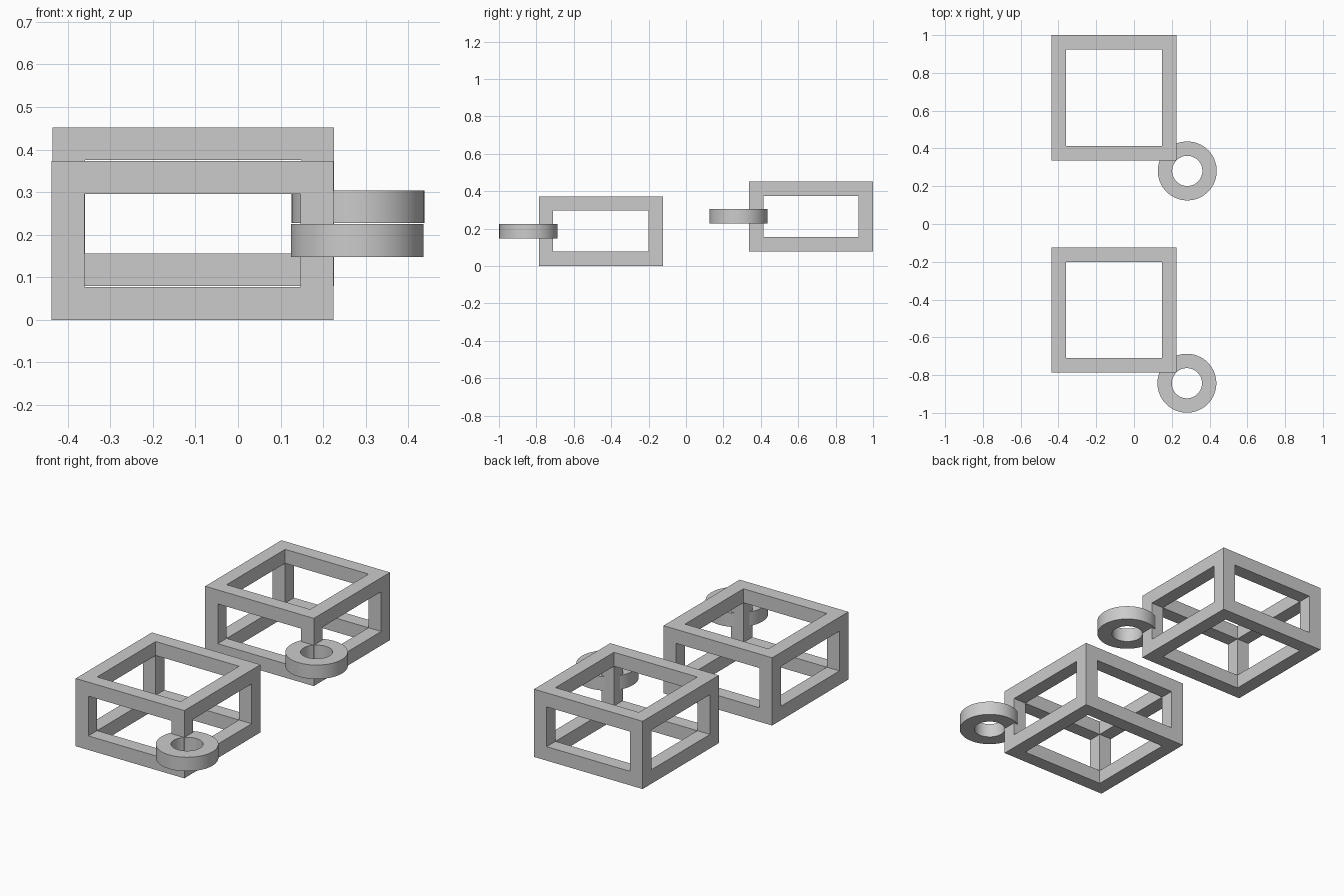
import bpy, bmesh, math
from itertools import product
from mathutils import Vector

if "Cube" in bpy.data.objects:
    bpy.data.objects.remove(bpy.data.objects["Cube"])

BAR = 0.077      # square bar thickness
SEGMENTS = 64    # ring smoothness


def finish(bm, name):
    bmesh.ops.remove_doubles(bm, verts=bm.verts, dist=1e-5)
    bmesh.ops.recalc_face_normals(bm, faces=bm.faces)
    mesh = bpy.data.meshes.new(name)
    bm.to_mesh(mesh)
    bm.free()
    obj = bpy.data.objects.new(name, mesh)
    bpy.context.collection.objects.link(obj)
    return obj


def box_frame(name, low, high):
    """Open box of square bars: the edge cells of a 3x3x3 grid, outer skin only."""
    cuts = [(a, a + BAR, b - BAR, b) for a, b in zip(low, high)]
    cells = {c for c in product(range(3), repeat=3) if c.count(1) <= 1}
    bm = bmesh.new()
    for cell in cells:
        for axis, side in product(range(3), (0, 1)):
            neighbour = list(cell)
            neighbour[axis] += 2 * side - 1
            if tuple(neighbour) in cells:
                continue
            u, v = (axis + 1) % 3, (axis + 2) % 3
            corners = []
            for du, dv in ((0, 0), (1, 0), (1, 1), (0, 1)):
                idx = list(cell)
                idx[axis] += side
                idx[u] += du
                idx[v] += dv
                corners.append(bm.verts.new([cuts[k][idx[k]] for k in range(3)]))
            bm.faces.new(corners)
    return finish(bm, name)


def ring(name, centre, outer=0.156, inner=0.08, height=BAR):
    """Flat ring: a rectangular section spun around z."""
    bm = bmesh.new()
    c = Vector(centre)
    h = height / 2
    section = [bm.verts.new(c + Vector((r, 0, z)))
               for r, z in ((inner, -h), (outer, -h), (outer, h), (inner, h))]
    edges = [bm.edges.new((section[i], section[(i + 1) % 4])) for i in range(4)]
    bmesh.ops.spin(bm, geom=section + edges, cent=c, axis=(0, 0, 1),
                   angle=math.tau, steps=SEGMENTS, use_duplicate=False)
    obj = finish(bm, name)
    bpy.ops.object.select_all(action='DESELECT')
    obj.select_set(True)
    bpy.context.view_layer.objects.active = obj
    bpy.ops.object.shade_smooth_by_angle(angle=math.radians(30))
    return obj


# Two identical pendants; the rear one sits slightly higher
for label, (x, y, z) in (("front", (-0.438, -0.787, 0.0)),
                         ("rear", (-0.436, 0.337, 0.079))):
    # bar frame
    box_frame(label + "_frame", (x, y, z), (x + 0.662, y + 0.663, z + 0.373))
    # hanging ring around the corner post
    ring(label + "_ring", (x + 0.718, y - 0.056, z + 0.1865))
